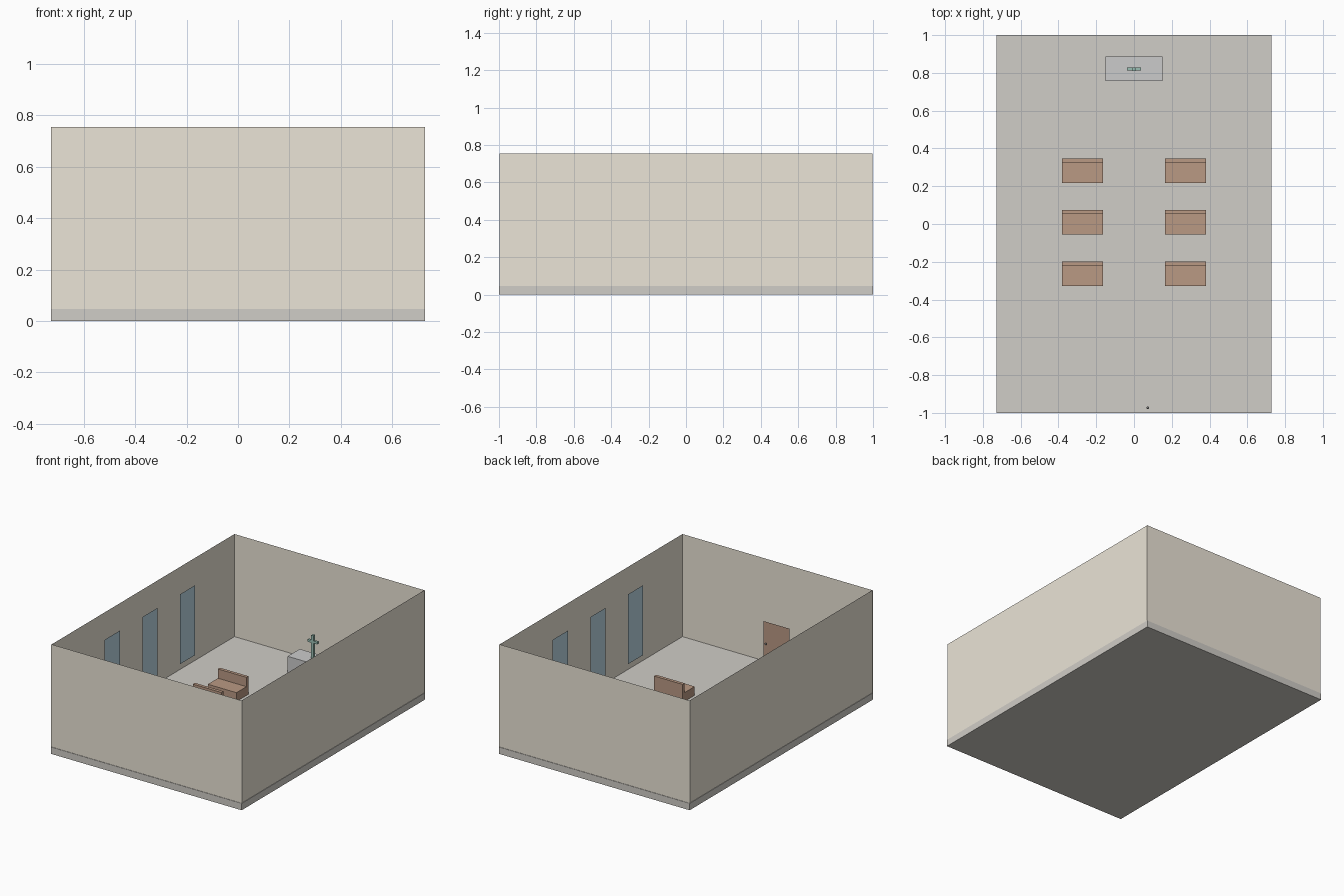
import bpy
import bmesh
from mathutils import Vector
from math import radians

if "Cube" in bpy.data.objects:
    bpy.data.objects.remove(bpy.data.objects["Cube"])


def material(name, rgb):
    m = bpy.data.materials.new(name)
    m.diffuse_color = (*rgb, 1)
    m.use_nodes = True
    m.node_tree.nodes["Principled BSDF"].inputs["Base Color"].default_value = m.diffuse_color
    return m


STONE = material("stone", (0.63, 0.61, 0.57))
PLASTER = material("plaster", (0.83, 0.78, 0.68))
WOOD = material("wood", (0.49, 0.32, 0.23))
GLASS = material("glass", (0.50, 0.68, 0.77))
MARBLE = material("marble", (0.84, 0.84, 0.81))
BRONZE = material("bronze", (0.33, 0.53, 0.46))
IRON = material("iron", (0.2, 0.2, 0.2))


def finish(name, bm, mat):
    mesh = bpy.data.meshes.new(name)
    bm.to_mesh(mesh)
    bm.free()
    mesh.materials.append(mat)
    ob = bpy.data.objects.new(name, mesh)
    bpy.context.collection.objects.link(ob)
    return ob


def box(name, lo, hi, mat):
    """Axis-aligned box between two corners."""
    lo, hi = Vector(lo), Vector(hi)
    bm = bmesh.new()
    bmesh.ops.create_cube(bm, size=1)
    bmesh.ops.scale(bm, vec=hi - lo, verts=bm.verts)
    bmesh.ops.translate(bm, vec=(lo + hi) / 2, verts=bm.verts)
    return finish(name, bm, mat)


def panel(name, a, b, z0, z1, mat):
    """Upright single-face sheet from ground point a to ground point b."""
    bm = bmesh.new()
    bm.faces.new([bm.verts.new(p) for p in
                  ((*a, z0), (*b, z0), (*b, z1), (*a, z1))])
    return finish(name, bm, mat)


FLOOR, TOP = 0.047, 0.755
W, L = 0.728, 1.0

# Floor slab
box("floor", (-W, -L, 0), (W, L, FLOOR), STONE)

# Thin outer walls
wy, wx = L - 0.003, W - 0.003
panel("front_wall", (-W, -wy), (W, -wy), FLOOR, TOP, PLASTER)
panel("back_wall", (W, wy), (-W, wy), FLOOR, TOP, PLASTER)
panel("right_wall", (wx, -wy), (wx, wy), FLOOR, TOP, PLASTER)
panel("left_wall", (-wx, wy), (-wx, -wy), FLOOR, TOP, PLASTER)

# Tall window panes inside both long walls
for side, s in (("left", -1), ("right", 1)):
    for i in range(3):
        y = (i - 1) * 0.41
        panel(f"{side}_window_{i + 1}", (s * 0.673, y + s * 0.082),
              (s * 0.673, y - s * 0.082), 0.126, 0.608, GLASS)

# Door and knob on the inside of the front wall
panel("door", (0.1, -0.988), (-0.1, -0.988), FLOOR, 0.325, WOOD)
bm = bmesh.new()
bmesh.ops.create_uvsphere(bm, u_segments=12, v_segments=8, radius=0.007)
bmesh.ops.translate(bm, vec=(0.073, -0.972, 0.18), verts=bm.verts)
knob = finish("door_knob", bm, IRON)
knob.data.shade_smooth()

# Two columns of three pews: solid seat with a backrest
for side, s in (("left", -1), ("right", 1)):
    for i in range(3):
        x, y = s * 0.273, 0.01 + (i - 1) * 0.273
        box(f"{side}_pew_seat_{i + 1}", (x - 0.109, y - 0.066, FLOOR),
            (x + 0.109, y + 0.065, 0.108), WOOD)
        box(f"{side}_pew_back_{i + 1}", (x - 0.109, y + 0.043, 0.108),
            (x + 0.109, y + 0.065, 0.172), WOOD)

# Altar with a standing cross
box("altar", (-0.15, 0.756, FLOOR), (0.15, 0.888, 0.157), MARBLE)
box("cross_post", (-0.009, 0.811, 0.157), (0.009, 0.829, 0.32), BRONZE)
box("cross_arm", (-0.037, 0.812, 0.267), (0.037, 0.828, 0.283), BRONZE)
